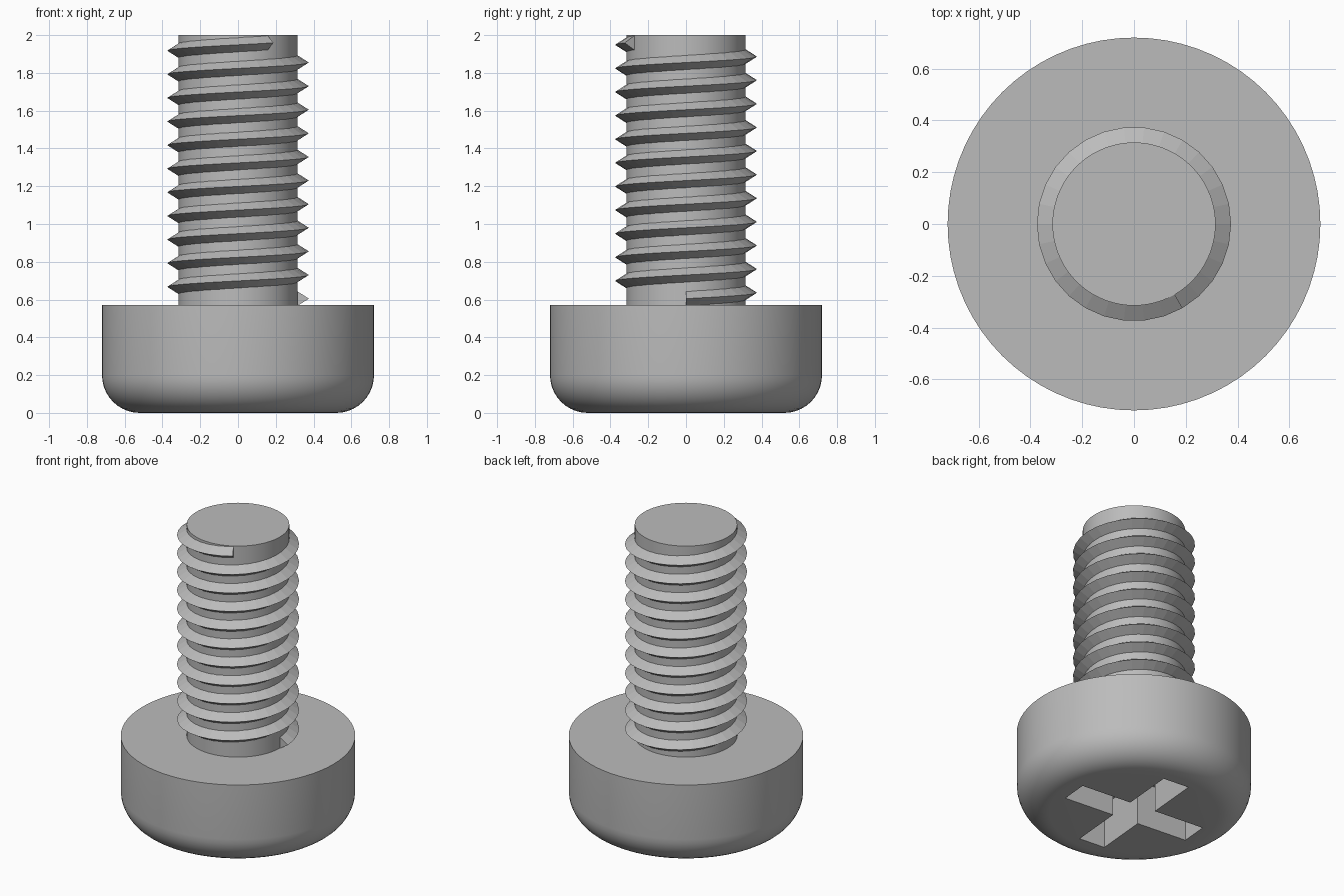
import bpy, bmesh, math
from mathutils import Matrix

cube = bpy.data.objects.get("Cube")
if cube:
    bpy.data.objects.remove(cube, do_unlink=True)

steel = bpy.data.materials.new("grey steel")
steel.use_nodes = True
steel.diffuse_color = (0.5, 0.5, 0.5, 1)
steel.node_tree.nodes["Principled BSDF"].inputs["Base Color"].default_value = (0.5, 0.5, 0.5, 1)

HEAD_R, HEAD_TOP, FILLET = 0.72, 0.57, 0.2
SHANK_R, TOP = 0.315, 2.0
SIDES = 72


def finish(bm, name, smooth=True):
    bmesh.ops.recalc_face_normals(bm, faces=bm.faces)
    mesh = bpy.data.meshes.new(name)
    bm.to_mesh(mesh)
    bm.free()
    mesh.materials.append(steel)
    obj = bpy.data.objects.new(name, mesh)
    bpy.context.collection.objects.link(obj)
    if smooth:
        smooth_by_angle(obj)
    return obj


def activate(obj):
    bpy.ops.object.select_all(action='DESELECT')
    obj.select_set(True)
    bpy.context.view_layer.objects.active = obj


def smooth_by_angle(obj):
    activate(obj)
    bpy.ops.object.shade_smooth_by_angle(angle=math.radians(30))


def lathe(name, profile, smooth=True):
    """Closed solid from rings of (radius, height), capped at both ends."""
    bm = bmesh.new()
    rings = []
    for r, z in profile:
        rings.append([bm.verts.new((r * math.cos(a), r * math.sin(a), z))
                      for a in (math.tau * i / SIDES for i in range(SIDES))])
    for low, high in zip(rings, rings[1:]):
        for i in range(SIDES):
            j = (i + 1) % SIDES
            bm.faces.new((low[i], low[j], high[j], high[i]))
    bm.faces.new(rings[0])
    bm.faces.new(rings[-1])
    return finish(bm, name, smooth)


# Head with a rounded lower rim
rim = [(HEAD_R - FILLET + FILLET * math.sin(t), FILLET - FILLET * math.cos(t))
       for t in (math.pi / 2 * i / 10 for i in range(11))]
head = lathe("head", rim + [(HEAD_R, HEAD_TOP)], smooth=False)

# Cross recess cut into the underside of the head
for turn in (-5, 85):
    bm = bmesh.new()
    bmesh.ops.create_cube(bm, size=1)
    bmesh.ops.scale(bm, vec=(0.9, 0.185, 0.6), verts=bm.verts)
    bmesh.ops.rotate(bm, matrix=Matrix.Rotation(math.radians(turn), 3, 'Z'), verts=bm.verts)
    cutter = finish(bm, "recess_cutter", smooth=False)
    cutter.hide_render = True
    cut = head.modifiers.new("recess", 'BOOLEAN')
    cut.operation = 'DIFFERENCE'
    cut.solver = 'EXACT'
    cut.object = cutter
    activate(head)
    bpy.ops.object.modifier_apply(modifier=cut.name)
    bpy.data.objects.remove(cutter, do_unlink=True)
smooth_by_angle(head)

# Shank
lathe("shank", [(SHANK_R, HEAD_TOP - 0.05), (SHANK_R, TOP)])

# Right-handed helical thread with a triangular section
PER_TURN, PITCH, START, HALF = 30, 0.125, 0.605, 0.04
section = [(SHANK_R - 0.003, -HALF), (0.375, 0), (SHANK_R - 0.003, HALF)]
bm = bmesh.new()
previous = None
for i in range(10 * PER_TURN + 26):
    a = math.tau * i / PER_TURN
    z = START + PITCH * i / PER_TURN
    ring = [bm.verts.new((r * math.cos(a), r * math.sin(a), z + h)) for r, h in section]
    if previous:
        for k in range(3):
            n = (k + 1) % 3
            bm.faces.new((previous[k], previous[n], ring[n], ring[k]))
    else:
        bm.faces.new(ring)
    previous = ring
bm.faces.new(previous)
finish(bm, "thread", smooth=False)
